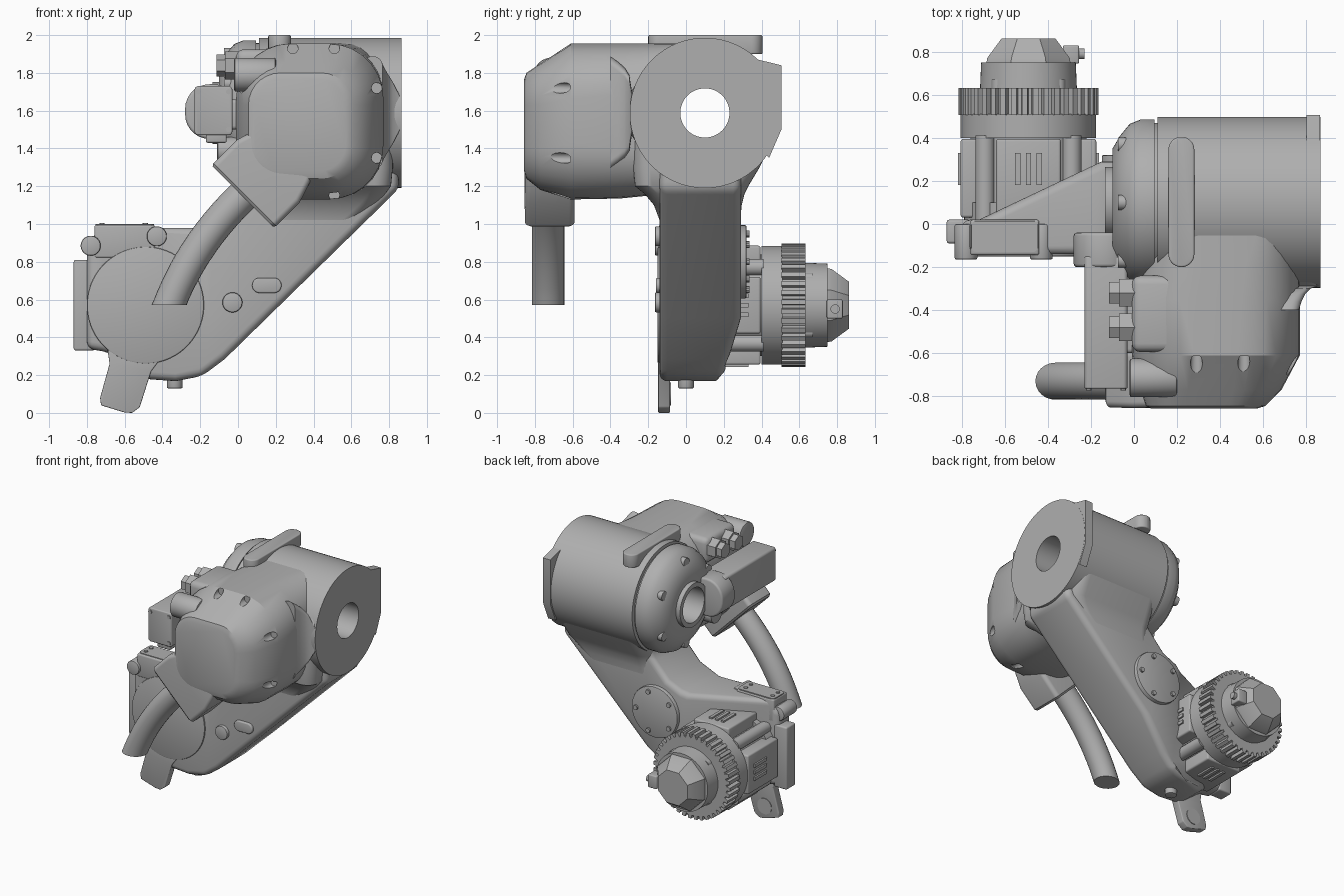
import bpy, bmesh
from math import sin, cos, pi, radians
from mathutils import Vector, Matrix

cube = bpy.data.objects.get("Cube")
if cube:
    bpy.data.objects.remove(cube, do_unlink=True)

grey = bpy.data.materials.new("cast grey")
grey.use_nodes = True
grey.diffuse_color = (0.43, 0.43, 0.43, 1)
grey.node_tree.nodes["Principled BSDF"].inputs["Base Color"].default_value = grey.diffuse_color


def smooth(obj):
    bpy.ops.object.select_all(action='DESELECT')
    obj.select_set(True)
    bpy.context.view_layer.objects.active = obj
    bpy.ops.object.shade_smooth_by_angle(angle=radians(32))


def finish(bm, name, bevel=0, segs=3):
    bmesh.ops.recalc_face_normals(bm, faces=bm.faces)
    if bevel:
        sharp = [e for e in bm.edges if len(e.link_faces) == 2 and e.calc_face_angle() > 0.45]
        bmesh.ops.bevel(bm, geom=sharp, offset=bevel, segments=segs, profile=0.5,
                        affect='EDGES', clamp_overlap=True)
    mesh = bpy.data.meshes.new(name)
    bm.to_mesh(mesh)
    bm.free()
    obj = bpy.data.objects.new(name, mesh)
    bpy.context.collection.objects.link(obj)
    mesh.materials.append(grey)
    smooth(obj)
    return obj


def loft(name, rings, closed=False, bevel=0, segs=3):
    bm = bmesh.new()
    rows = [[bm.verts.new(p) for p in ring] for ring in rings]
    pairs = list(zip(rows, rows[1:]))
    if closed:
        pairs.append((rows[-1], rows[0]))
    else:
        bm.faces.new(rows[0])
        bm.faces.new(rows[-1])
    for a, b in pairs:
        for i in range(len(a)):
            j = (i + 1) % len(a)
            bm.faces.new((a[i], a[j], b[j], b[i]))
    return finish(bm, name, bevel, segs)


def place(axis, a, u, v):
    return {'x': (a, u, v), 'y': (u, a, v), 'z': (u, v, a)}[axis]


def lathe(name, axis, centre, profile, n=48, closed=False, bevel=0):
    # profile holds (distance along axis, radius)
    turns = [2 * pi * (i + 0.5) / n for i in range(n)]
    rings = [[place(axis, a, centre[0] + r * cos(t), centre[1] + r * sin(t)) for t in turns]
             for a, r in profile]
    return loft(name, rings, closed, bevel, 2)


def cyl(name, axis, centre, r, a0, a1, n=28, bevel=0):
    return lathe(name, axis, centre, [(a0, r), (a1, r)], n, bevel=bevel)


def box(name, x, y, z, bevel=0):
    bm = bmesh.new()
    bmesh.ops.create_cube(bm, size=1)
    bm.transform(Matrix.Translation((sum(x) / 2, sum(y) / 2, sum(z) / 2))
                 @ Matrix.Diagonal((x[1] - x[0], y[1] - y[0], z[1] - z[0], 1)))
    return finish(bm, name, bevel)


def rounded(u0, u1, v0, v1, r, n=7):
    pts = []
    for k, (cu, cv) in enumerate([(u1 - r, v1 - r), (u0 + r, v1 - r), (u0 + r, v0 + r), (u1 - r, v0 + r)]):
        for i in range(n + 1):
            t = pi / 2 * (k + i / n)
            pts.append((cu + r * cos(t), cv + r * sin(t)))
    return pts


def plate(name, axis, outline, a0, a1, bevel=0):
    return loft(name, [[place(axis, a, u, v) for u, v in outline] for a in (a0, a1)], bevel=bevel)


# Upper joint: hollow barrel with stepped end cap
AX = (0.1, 1.588)
lathe("joint_barrel", 'x', AX, [
    (.865, .13), (.865, .398), (.11, .398), (.11, .37), (.095, .37), (.095, .385), (.03, .385), (-.02, .365),
    (-.065, .31), (-.1, .25), (-.1, .165), (-.135, .165), (-.135, .13)], 72, closed=True)
for i in range(6):
    t = pi / 6 + i * pi / 3
    cyl("cap_boss", 'x', (AX[0] + .31 * cos(t), AX[1] + .31 * sin(t)), .035, -.075, .05, 16)
plate("flange_corner", 'x', [(.26, 1.9), (.505, 1.84), (.505, 1.5), (.44, 1.35), (.3, 1.5)], .8, .864)
plate("top_pad", 'z', rounded(.16, .28, -.2, .405, .059), 1.9, 2.0, .008)

# Gear housing in front of the barrel
sections = [(-.857, .08, .57, 1.28, 1.765, .14), (-.845, .055, .61, 1.24, 1.8, .17),
            (-.77, .03, .685, 1.18, 1.85, .22), (-.61, -.01, .77, 1.13, 1.955, .29),
            (-.35, 0, .77, 1.135, 1.955, .27), (-.2, .04, .77, 1.15, 1.955, .25),
            (-.04, .1, .77, 1.19, 1.955, .2)]
housing = loft("gear_housing", [[(u, y, v) for u, v in rounded(*s)] for y, *s in sections])

# Bolt pockets cut into the cover rim
bm = bmesh.new()
for x, z in [(.29, 1.93), (.51, 1.93), (.735, 1.72), (.735, 1.35), (.51, 1.15), (.03, 1.72)]:
    bmesh.ops.create_cone(bm, cap_ends=True, segments=16, radius1=.028, radius2=.028, depth=.1,
                          matrix=Matrix.Translation((x, -.662, z)) @ Matrix.Rotation(pi / 2, 4, 'X'))
cutter = finish(bm, "pocket_cutter")
cutter.hide_render = True
mod = housing.modifiers.new("pockets", 'BOOLEAN')
mod.object = cutter
mod.solver = 'EXACT'
bpy.context.view_layer.objects.active = housing
bpy.ops.object.modifier_apply(modifier=mod.name)
bpy.data.objects.remove(cutter, do_unlink=True)
smooth(housing)

# Fillet where the housing meets the barrel
fillet = [(-.4, .765, .3), (-.36, .778, .27), (-.325, .795, .24), (-.3, .82, .2), (-.287, .86, .12), (-.2, .86, .25)]
loft("barrel_fillet", [[(u, y, v) for u, v in rounded(.66, x, AX[1] - h, AX[1] + h, .05)] for y, x, h in fillet])

# Cable outlet running diagonally out of the housing
rings = []
for d, half, front, back in [(0, .225, -.84, -.6), (.015, .235, -.852, -.59), (.19, .235, -.855, -.59),
                             (.3, .2, -.85, -.6), (.5, .12, -.82, -.62)]:
    cx, cz = .025 + .707 * d, 1.145 + .707 * d
    rings.append([(cx + .707 * w, y, cz - .707 * w) for w, y in rounded(-half, half, front, back, .03)])
loft("cable_outlet", rings)

# Cable, ending in a level cut
p0, p1, p2 = Vector((.07, 0, 1.19)), Vector((-.23, 0, .92)), Vector((-.365, 0, .57))
rings = []
for k in range(13):
    t = k / 12
    c = p0 * (1 - t) ** 2 + p1 * 2 * t * (1 - t) + p2 * t * t
    d = ((p1 - p0) * (1 - t) + (p2 - p1) * t).normalized()
    tilt = max(0, (t - .8) / .2)
    side = Vector((d.z, 0, -d.x)).lerp(Vector((-1.08, 0, 0)), tilt) * .086
    rings.append([c + side * cos(a) + Vector((0, -.73 + .086 * sin(a), 0))
                  for a in [2 * pi * i / 24 for i in range(24)]])
loft("cable", rings)

# Connectors on the side of the housing
box("plug_shoulder", (-.01, .3), (-.595, -.24), (1.73, 1.925), .04)
for y in (-.32, -.48):
    cyl("plug_nut", 'x', (y, 1.84), .074, -.07, .02, 6)
    cyl("plug_tip", 'x', (y, 1.84), .058, -.115, -.06, 6)
cyl("side_stub", 'x', (-.715, 1.79), .09, -.02, .2, bevel=.01)
plate("terminal_elbow", 'y', rounded(-.28, 0, 1.45, 1.74, .13), -.2, -.04, .015)
plate("terminal_bar", 'y', rounded(-.23, -.03, 1.47, 1.73, .02), -.765, -.15, .008)
box("terminal_neck", (-.14, .1), (-.6, -.2), (1.5, 1.66), .02)
box("terminal_plug", (-.17, -.06), (-.74, -.62), (1.43, 1.5), .01)
cyl("lower_gland", 'x', (-.22, 1.39), .07, -.11, .1, bevel=.01)
for x, z in [(-.21, 1.7), (-.05, 1.7), (-.05, 1.5)]:
    cyl("terminal_screw", 'y', (x, z), .014, -.772, -.75, 10)

# Link arm: side profile whose back face tapers toward the motor end and the bottom
outline = [(-.8, .34), (-.8, .9), (-.72, .98), (-.2, .98), (-.04, 1.05), (.1, 1.2), (.12, 1.44),
           (.85, 1.44), (.85, 1.185), (-.07, .285), (-.19, .195), (-.33, .168), (-.5, .18), (-.68, .32)]
bm = bmesh.new()
face = bm.faces.new([bm.verts.new((x, -.14, z)) for x, z in outline])
new = bmesh.ops.extrude_face_region(bm, geom=[face])["geom"]
bmesh.ops.translate(bm, vec=(0, .43, 0), verts=[v for v in new if isinstance(v, bmesh.types.BMVert)])
for point, normal in [((-.72, 0, 0), (1, 0, 0)), ((-.15, 0, 0), (1, 0, 0)), ((0, 0, .5), (0, 0, 1))]:
    bmesh.ops.bisect_plane(bm, geom=bm.verts[:] + bm.edges[:] + bm.faces[:],
                           plane_co=point, plane_no=normal)
for v in bm.verts:
    low = max(0, .5 - v.co.z) / .33
    if v.co.y > 0:
        v.co.y = min(.02 + .27 * min(1, max(0, (v.co.x + .72) / .57)), .29 - .1 * low)
finish(bm, "link_arm", .055, 4)

# Neck flaring from the arm up into the barrel
neck = [(.9, .05, .52, -.13, .28), (1.02, .07, .64, -.14, .287), (1.1, .09, .73, -.17, .295),
        (1.16, .1, .78, -.22, .31), (1.2, .1, .81, -.27, .33), (1.3, .11, .82, -.28, .39),
        (1.45, .11, .82, -.28, .465)]
loft("arm_neck", [[(u, v, z) for u, v in rounded(*s, .09)] for z, *s in neck])

# Motor end of the arm: pads, cover disc and stop tab
box("mount_block", (-.76, -.44), (-.145, .02), (.82, .995), .012)
box("mount_flange", (-.87, -.76), (-.09, .02), (.33, .81), .012)
plate("top_plate", 'z', rounded(-.755, -.445, -.13, .015, .025), .97, 1.0)
for x in (-.72, -.49):
    for y in (-.09, -.025):
        cyl("plate_bolt", 'z', (x, y), .015, .99, 1.006, 12)
M = (-.49, .57)
cyl("cover_disc", 'y', M, .31, -.15, 0, 64, .008)
plate("stop_tab", 'y', [(-.7, .4), (-.68, .26), (-.73, .08), (-.725, .04), (-.6, .002), (-.56, 0), (-.52, .03),
                        (-.46, .22), (-.4, .3)], -.147, -.085, .006)
cyl("tab_pin", 'y', (-.61, .1), .06, -.1, -.08)
for x, z in [(-.78, .885), (-.43, .935), (-.03, .585)]:
    cyl("arm_plug", 'y', (x, z), .053, -.165, .0, bevel=.008)
plate("arm_slot_pad", 'y', rounded(.075, .23, .635, .715, .039), -.16, 0, .008)
cyl("drain_plug", 'z', (-.335, .0), .042, .13, .25, bevel=.006)

# Round access cover on the back of the arm
cyl("access_cover", 'y', (.045, .8), .195, .05, .32, 48, .008)
for i in range(5):
    t = 2 * pi * i / 5
    cyl("access_bolt", 'y', (.045 + .155 * cos(t), .8 + .155 * sin(t)), .018, .3, .335, 10)

# Motor: body, finned ring, stepped end and faceted nose
lathe("motor_body", 'y', M, [(0, .3), (.1, .3), (.1, .27), (.4, .27), (.4, .315), (.51, .315),
                             (.51, .3), (.63, .3), (.63, .225), (.75, .22)], 64)
N = 40
teeth = [(M[0] + r * cos(2 * pi * (i + f) / N), M[1] + r * sin(2 * pi * (i + f) / N))
         for i in range(N) for f, r in ((0, .295), (.1, .326), (.6, .326), (.7, .295))]
plate("motor_fins", 'y', teeth, .505, .632)
lathe("motor_nose", 'y', M, [(.74, .212), (.77, .208), (.862, .135)], 8)
box("nose_connector", (-.33, -.255), (.745, .83), (.5, .6), .008)
cyl("nose_plug", 'x', (.79, .55), .025, -.26, -.23, 12)
for i in range(4):
    t = i * pi / 2
    c, s = round(cos(t)), round(sin(t))
    cx, cz = M[0] + .255 * c, M[1] + .255 * s
    long, thin = .15, .06
    hx, hz = (thin, long) if c else (long, thin)
    box("motor_rail", (cx - hx, cx + hx), (.03, .395), (cz - hz, cz + hz), .012)
    for k in (-.05, 0, .05):
        ox, oz = cx + .06 * c + k * s, cz + .06 * s + k * c
        box("rail_rib", (ox - .012, ox + .012), (.18, .33), (oz - .012, oz + .012))
    t += pi / 4
    for r, a0, a1, rad in ((.285, .02, .41, .045), (.285, .4, .425, .025), (.2, .6, .67, .03)):
        cyl("motor_lug", 'y', (M[0] + r * cos(t), M[1] + r * sin(t)), rad, a0, a1, 16)
